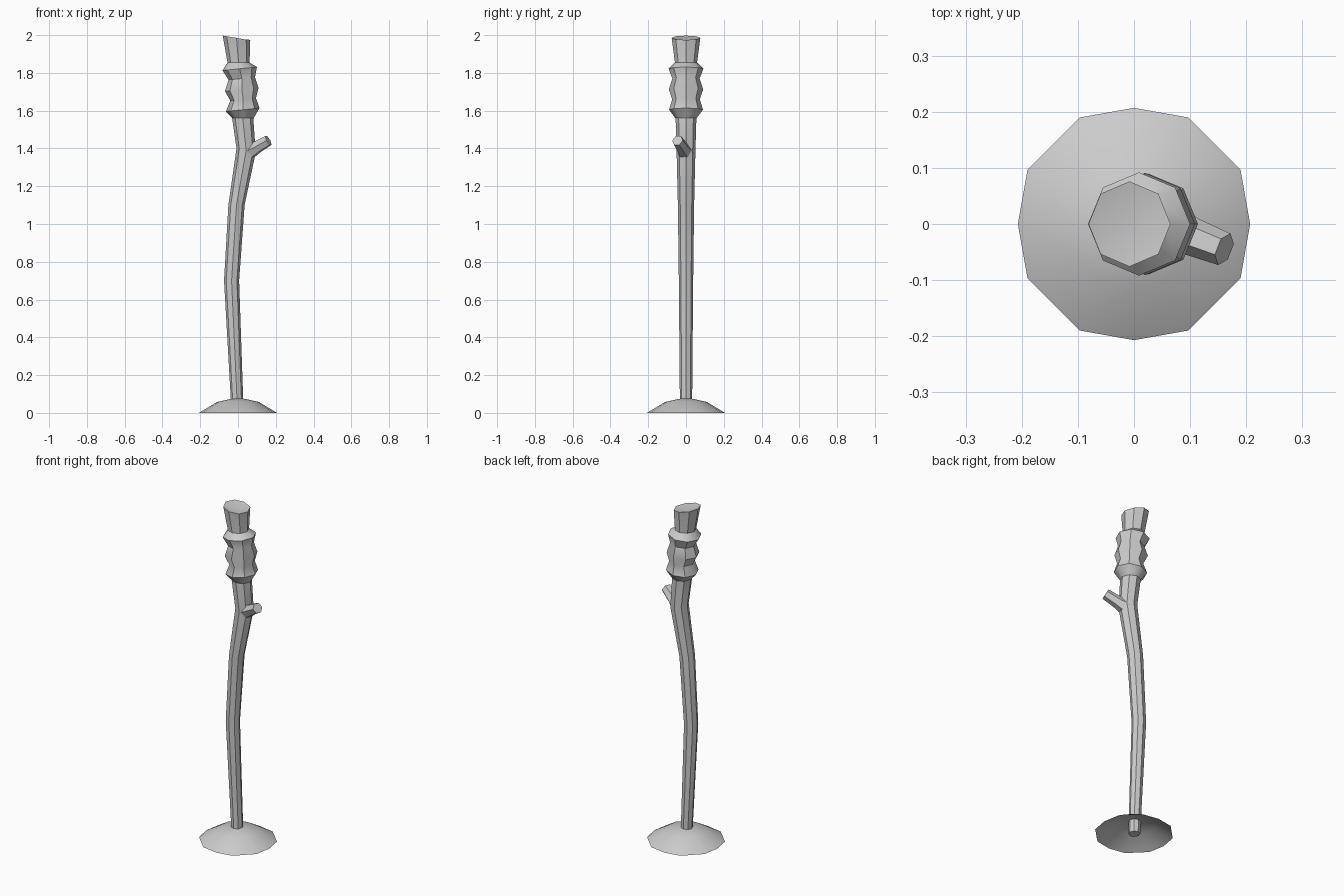
import bpy, bmesh
from math import sin, cos, radians
from mathutils import Vector

if "Cube" in bpy.data.objects:
    bpy.data.objects.remove(bpy.data.objects["Cube"])


def finish(name, bm, angle):
    bmesh.ops.recalc_face_normals(bm, faces=bm.faces)
    mesh = bpy.data.meshes.new(name)
    bm.to_mesh(mesh)
    bm.free()
    ob = bpy.data.objects.new(name, mesh)
    bpy.context.collection.objects.link(ob)
    bpy.ops.object.select_all(action='DESELECT')
    ob.select_set(True)
    bpy.context.view_layer.objects.active = ob
    bpy.ops.object.shade_smooth_by_angle(angle=radians(angle))
    return ob


def bridge(bm, rings):
    for a, b in zip(rings, rings[1:]):
        n = len(a)
        for i in range(n):
            bm.faces.new((a[i], a[(i + 1) % n], b[(i + 1) % n], b[i]))


def fan(bm, ring, centre):
    c = bm.verts.new(centre)
    for i in range(len(ring)):
        bm.faces.new((ring[i], ring[(i + 1) % len(ring)], c))


def loft(bm, sections, sides=8):
    """Stack rings given as (centre x, z, x radius, y radius, tilt)."""
    rings = []
    for cx, z, rx, ry, tilt in sections:
        ring = []
        for i in range(sides):
            a = radians(360 * i / sides)
            dx = rx * cos(a)
            ring.append(bm.verts.new((cx + dx, ry * sin(a), z + tilt * dx)))
        rings.append(ring)
    bridge(bm, rings)
    return rings


# Domed foot, open underneath
bm = bmesh.new()
angles = [q * 90 + a for q in range(4) for a in (0, 27, 63)]
rings = []
for r, z in ((0.207, 0.0), (0.11, 0.058)):
    rings.append([bm.verts.new(((r + (0.006 if a % 90 else 0)) * cos(radians(a)),
                                (r + (0.006 if a % 90 else 0)) * sin(radians(a)), z))
                  for a in angles])
bridge(bm, rings)
fan(bm, rings[-1], (0, 0, 0.082))
finish("foot", bm, 40)

# Crooked shaft with slanted, slightly hollow head
bm = bmesh.new()
rings = loft(bm, [
    (-0.002, 0.0, 0.032, 0.032, 0),
    (-0.034, 0.70, 0.040, 0.038, 0),
    (-0.008, 1.10, 0.043, 0.043, 0),
    (0.043, 1.39, 0.051, 0.050, -0.2),
    (0.025, 1.56, 0.056, 0.055, 0),
    (0.003, 1.85, 0.058, 0.058, 0),
    (-0.008, 1.985, 0.073, 0.076, -0.17),
])
for v in rings[-1]:
    v.co.z = max(v.co.z, 1.975)
    v.co.z = min(v.co.z, 2.0)
bm.faces.new(rings[0])
fan(bm, rings[-1], (-0.005, 0, 1.972))
finish("shaft", bm, 40)

# Ridged grip wrapped round the shaft
bm = bmesh.new()
loft(bm, [
    (0.026, 1.560, 0.056, 0.056, 0),
    (0.025, 1.605, 0.089, 0.090, 0.1),
    (0.027, 1.660, 0.068, 0.073, 0.1),
    (0.020, 1.712, 0.089, 0.091, 0.1),
    (0.020, 1.770, 0.070, 0.072, 0.1),
    (0.009, 1.822, 0.091, 0.092, 0.1),
    (0.003, 1.855, 0.058, 0.060, 0),
])
finish("grip", bm, 40)

# Cut-off side branch
bm = bmesh.new()
start, end = Vector((0.045, 0.0, 1.375)), Vector((0.161, -0.045, 1.442))
turn = (end - start).to_track_quat('Z', 'Y')
rings = []
for t, r in ((0.0, 0.046), (0.5, 0.034), (1.0, 0.030)):
    p = start.lerp(end, t)
    rings.append([bm.verts.new(p + turn @ Vector((r * cos(radians(60 * i)),
                                                  r * sin(radians(60 * i)), 0)))
                  for i in range(6)])
bridge(bm, rings)
bm.faces.new(rings[-1])
finish("side_branch", bm, 40)
